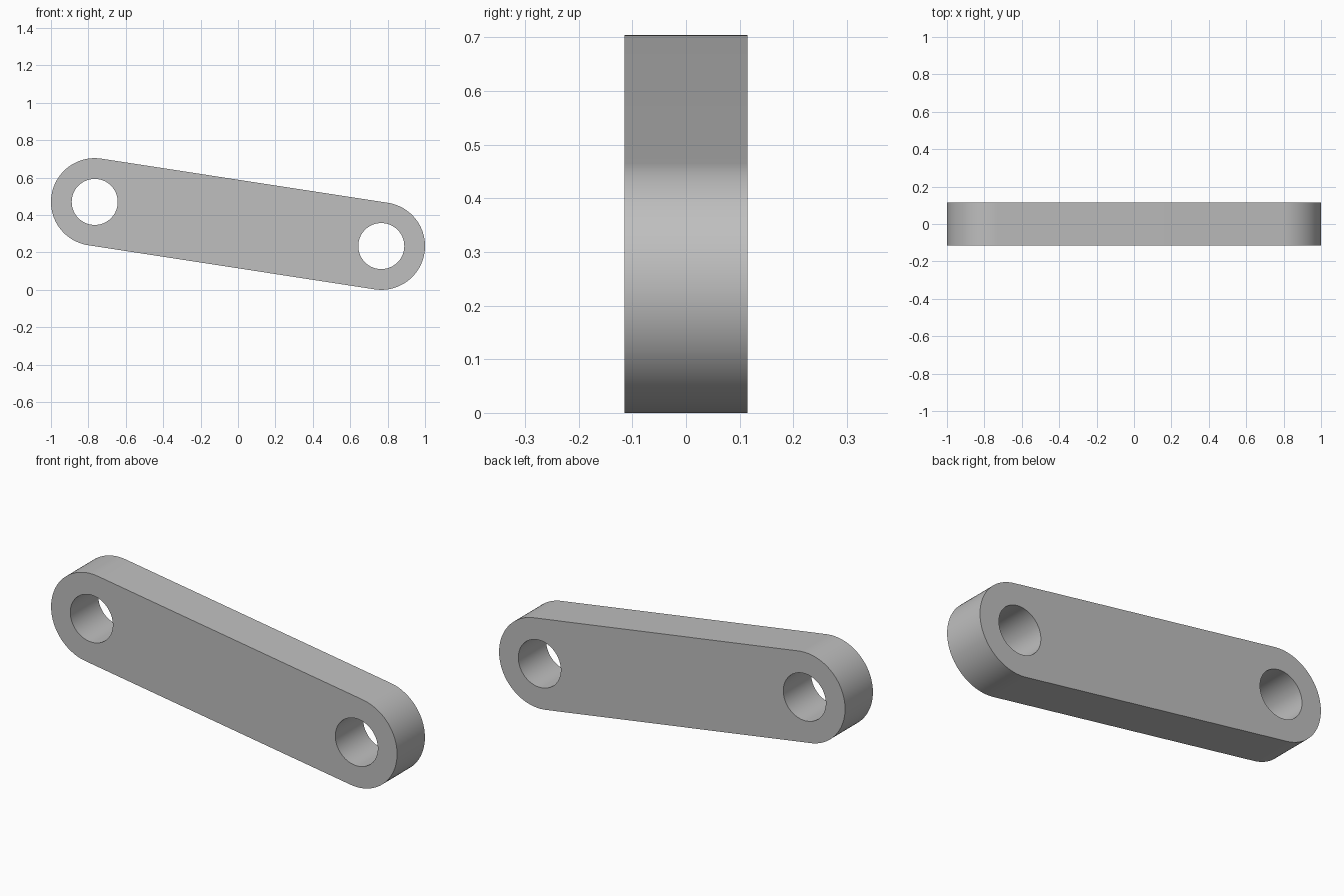
import bpy
import bmesh
from math import pi, cos, sin, atan2, radians
from mathutils import Vector

cube = bpy.data.objects.get("Cube")
if cube:
    bpy.data.objects.remove(cube, do_unlink=True)

END_RADIUS = 0.234
HOLE_RADIUS = 0.123
THICKNESS = 0.23
UPPER = Vector((-0.766, 0.47))   # pivot centres in x, z
LOWER = Vector((0.766, 0.234))
STEPS = 48

# Plain grey finish
grey = bpy.data.materials.new("plain grey")
grey.use_nodes = True
colour = (0.52, 0.52, 0.52, 1)
grey.diffuse_color = colour
grey.node_tree.nodes["Principled BSDF"].inputs["Base Color"].default_value = colour


def arc(centre, radius, start, sweep, steps):
    return [centre + radius * Vector((cos(a), sin(a)))
            for a in (start + sweep * i / steps for i in range(steps + 1))]


def prism(name, outline, depth):
    """Extrude an x-z outline along y, centred on y = 0."""
    bm = bmesh.new()
    face = bm.faces.new([bm.verts.new((p.x, -depth / 2, p.y)) for p in outline])
    grown = bmesh.ops.extrude_face_region(bm, geom=[face])
    moved = [v for v in grown["geom"] if isinstance(v, bmesh.types.BMVert)]
    bmesh.ops.translate(bm, verts=moved, vec=(0, depth, 0))
    bmesh.ops.recalc_face_normals(bm, faces=bm.faces)
    mesh = bpy.data.meshes.new(name)
    bm.to_mesh(mesh)
    bm.free()
    mesh.materials.append(grey)
    obj = bpy.data.objects.new(name, mesh)
    bpy.context.collection.objects.link(obj)
    return obj


# Link body: two half circles joined by tangent edges
along = LOWER - UPPER
tilt = atan2(along.y, along.x)
outline = (arc(LOWER, END_RADIUS, tilt - pi / 2, pi, STEPS)
           + arc(UPPER, END_RADIUS, tilt + pi / 2, pi, STEPS))
link = prism("link_bar", outline, THICKNESS)
bpy.context.view_layer.objects.active = link
link.select_set(True)

# Round pivot holes through both ends
for name, centre in (("upper_hole", UPPER), ("lower_hole", LOWER)):
    cutter = prism(name, arc(centre, HOLE_RADIUS, 0, 2 * pi, 2 * STEPS)[:-1],
                   THICKNESS * 2)
    cutter.hide_render = True
    cut = link.modifiers.new(name, "BOOLEAN")
    cut.operation = "DIFFERENCE"
    cut.solver = "EXACT"
    cut.object = cutter
    bpy.ops.object.modifier_apply(modifier=cut.name)
    bpy.data.objects.remove(cutter, do_unlink=True)

bpy.ops.object.shade_smooth_by_angle(angle=radians(30))
